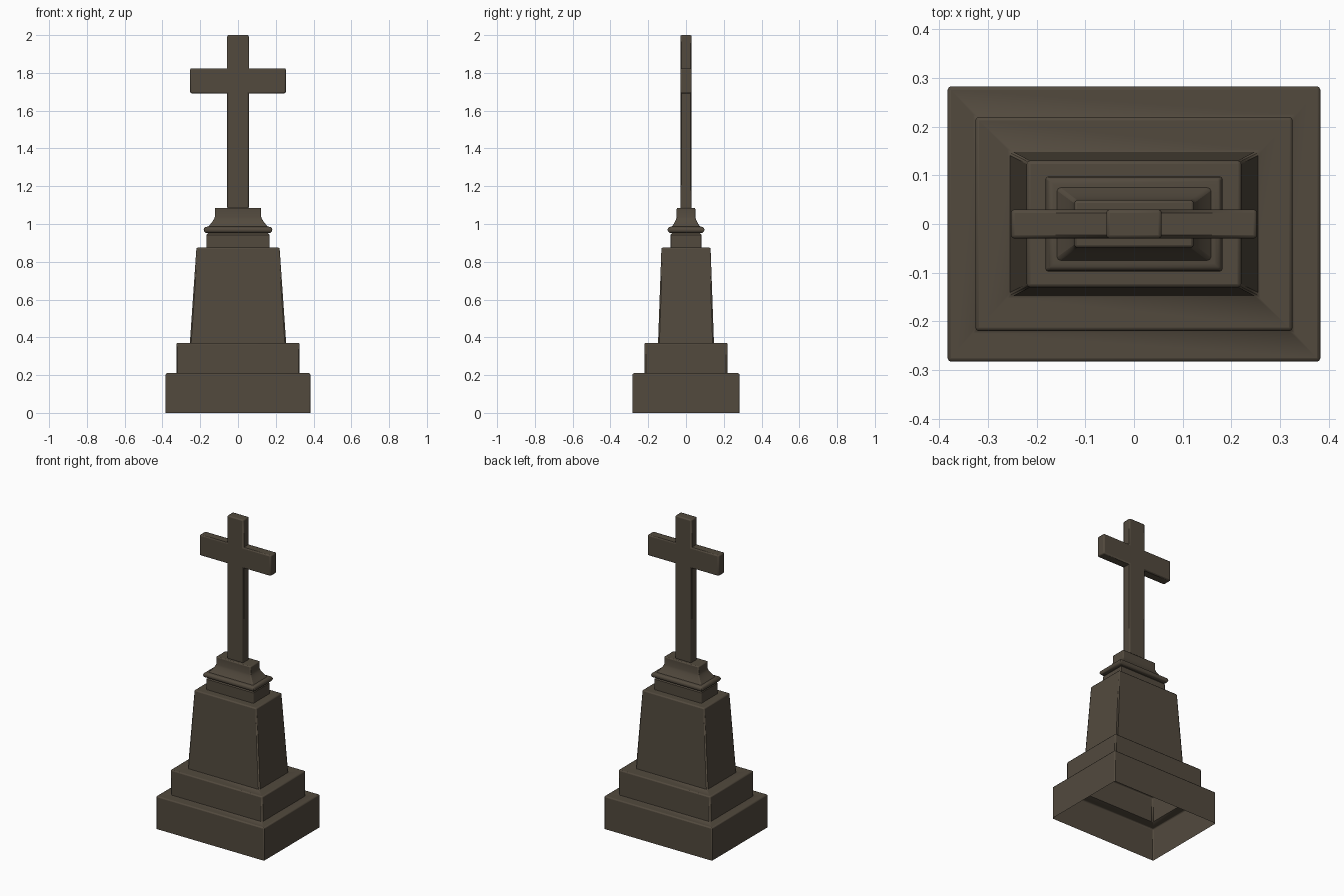
import bpy, bmesh, math

if "Cube" in bpy.data.objects:
    bpy.data.objects.remove(bpy.data.objects["Cube"])

stone = bpy.data.materials.new("dark_brown_stone")
stone.diffuse_color = (0.085, 0.068, 0.048, 1)
stone.use_nodes = True
stone.node_tree.nodes["Principled BSDF"].inputs["Base Color"].default_value = stone.diffuse_color


def finish(bm, name, width):
    """Bevel only the outward edges, then smooth by angle."""
    bmesh.ops.recalc_face_normals(bm, faces=bm.faces)
    bm.normal_update()
    layer = bm.edges.layers.float.new("bevel_weight_edge")
    for e in bm.edges:
        if len(e.link_faces) == 2 and e.is_convex and e.calc_face_angle() > math.radians(50):
            e[layer] = 1.0
    me = bpy.data.meshes.new(name)
    bm.to_mesh(me)
    bm.free()
    me.materials.append(stone)
    ob = bpy.data.objects.new(name, me)
    bpy.context.collection.objects.link(ob)
    mod = ob.modifiers.new("soft_edges", 'BEVEL')
    mod.limit_method = 'WEIGHT'
    mod.width = width
    mod.segments = 2
    bpy.ops.object.select_all(action='DESELECT')
    ob.select_set(True)
    bpy.context.view_layer.objects.active = ob
    bpy.ops.object.shade_smooth_by_angle(angle=math.radians(35))
    return ob


def stack(name, rings, width=0.007):
    """Skin rectangular rings (half x, half y, z); open below, closed on top."""
    bm = bmesh.new()
    loops = [[bm.verts.new((sx * x, sy * y, z))
              for sx, sy in ((-1, -1), (1, -1), (1, 1), (-1, 1))] for x, y, z in rings]
    for a, b in zip(loops, loops[1:]):
        for i in range(4):
            j = (i + 1) % 4
            bm.faces.new((a[i], a[j], b[j], b[i]))
    bm.faces.new(loops[-1])
    return finish(bm, name, width)


# Hollow stepped base with tapered pedestal
stack("stepped_pedestal", [
    (0.383, 0.283, 0.0), (0.383, 0.283, 0.21),
    (0.326, 0.22, 0.21), (0.326, 0.22, 0.37),
    (0.255, 0.148, 0.37), (0.22, 0.13, 0.875)])

# Neck block
stack("neck", [(0.167, 0.083, 0.87), (0.167, 0.083, 0.942), (0.155, 0.071, 0.955)], 0.004)

# Rounded moulding band
cx, cy, cz, r = 0.165, 0.081, 0.969, 0.0165
band = [(0.15, 0.066, cz - r)]
for k in range(9):
    a = -math.pi / 2 + math.pi * k / 8
    band.append((cx + r * math.cos(a), cy + r * math.cos(a), cz + r * math.sin(a)))
stack("moulding_band", band, 0.004)

# Flared cap under the cross
flare = []
for k in range(6):
    t = k / 5
    f = (1 - t) ** 1.35
    flare.append((0.123 + 0.038 * f, 0.049 + 0.028 * f, 0.982 + 0.055 * t))
stack("flared_cap", flare + [(0.123, 0.049, 1.085)], 0.006)

# Cross: half outline mirrored, then extruded
half = [(0.057, 1.08), (0.057, 1.692), (0.253, 1.692), (0.253, 1.824), (0.057, 1.824), (0.057, 2.0)]
outline = half + [(-x, z) for x, z in reversed(half)]
bm = bmesh.new()
face = bm.faces.new([bm.verts.new((x, -0.03, z)) for x, z in outline])
ext = bmesh.ops.extrude_face_region(bm, geom=[face], use_keep_orig=True)
for v in ext["geom"]:
    if isinstance(v, bmesh.types.BMVert):
        v.co.y = 0.03
finish(bm, "cross", 0.007)
